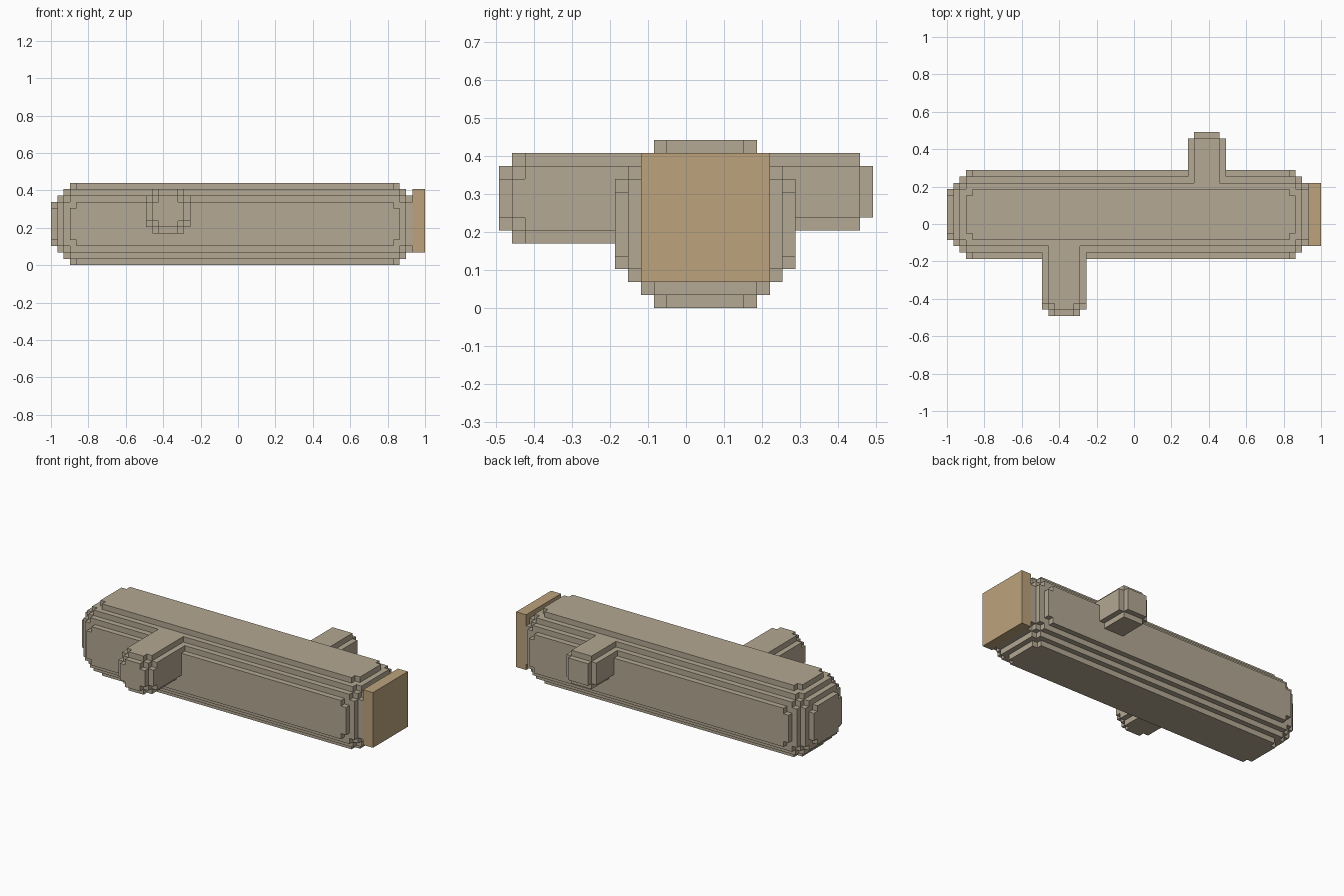
import bpy, bmesh
from itertools import permutations, product
from mathutils import Vector

U = 2 / 59                              # edge length of one block
ORIGIN = Vector((-1, -14.5 * U, 0))     # world position of block (0, 0, 0)

if "Cube" in bpy.data.objects:
    bpy.data.objects.remove(bpy.data.objects["Cube"], do_unlink=True)


def material(name, rgb):
    mat = bpy.data.materials.new(name)
    mat.use_nodes = True
    mat.diffuse_color = (*rgb, 1)
    bsdf = next(n for n in mat.node_tree.nodes if n.type == 'BSDF_PRINCIPLED')
    bsdf.inputs["Base Color"].default_value = (*rgb, 1)
    return mat


def blocks(low, high, insets=((0, 0, 0),)):
    """Union of inset boxes, giving a box with stepped, rounded edges."""
    cells = set()
    for inset in {p for i in insets for p in permutations(i)}:
        cells |= set(product(*(range(l + i, h - i)
                               for l, h, i in zip(low, high, inset))))
    return cells


def build(name, cells, solid, mat):
    """Skin the outside of a block set, skipping faces against other blocks."""
    bm = bmesh.new()
    corners = {}

    def corner(p):
        key = tuple(p)
        if key not in corners:
            corners[key] = bm.verts.new(ORIGIN + Vector(key) * U)
        return corners[key]

    for cell in sorted(cells):
        for axis, side in product(range(3), (0, 1)):
            step = list(cell)
            step[axis] += 2 * side - 1
            if tuple(step) in solid:
                continue
            a, b = (axis + 1) % 3, (axis + 2) % 3
            ring = []
            for da, db in ((0, 0), (1, 0), (1, 1), (0, 1)):
                p = list(cell)
                p[axis] += side
                p[a] += da
                p[b] += db
                ring.append(corner(p))
            bm.faces.new(ring if side else ring[::-1])
    # Merge the flat block faces into large panels
    bmesh.ops.dissolve_limit(bm, angle_limit=0.01, verts=bm.verts, edges=bm.edges)
    mesh = bpy.data.meshes.new(name)
    bm.to_mesh(mesh)
    bm.free()
    mesh.materials.append(mat)
    obj = bpy.data.objects.new(name, mesh)
    bpy.context.collection.objects.link(obj)


stone = material("warm_grey", (0.456, 0.392, 0.292))
tan = material("tan", (0.503, 0.362, 0.202))

# Long body with deeply stepped edges
body = blocks((0, 9, 0), (58, 23, 13), ((0, 3, 4), (1, 2, 3), (2, 2, 2)))
# Flat square plate on the left end
plate = blocks((57, 11, 2), (59, 21, 12))
# Side pegs: a thicker one in front, a thinner one behind
front_peg = blocks((15, 0, 5), (22, 16, 12), ((0, 1, 2), (1, 1, 1)))
back_peg = blocks((38, 16, 6), (44, 29, 12), ((0, 1, 1),))

body -= plate
front_peg -= body
back_peg -= body
solid = body | plate | front_peg | back_peg

build("body", body, solid, stone)
build("front_peg", front_peg, solid, stone)
build("back_peg", back_peg, solid, stone)
build("end_plate", plate, solid, tan)
